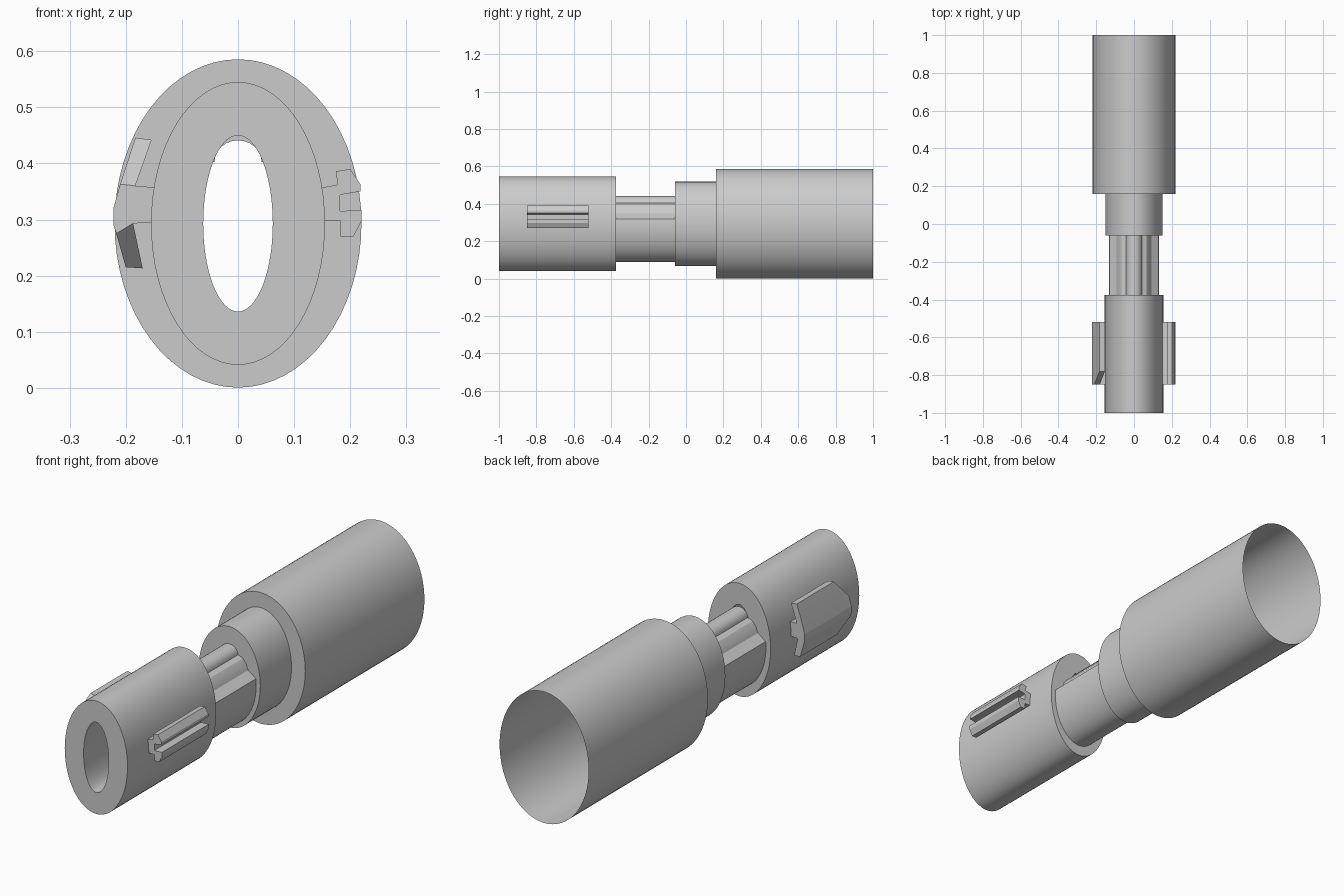
import bpy, bmesh, math

if "Cube" in bpy.data.objects:
    bpy.data.objects.remove(bpy.data.objects["Cube"])

CZ = 0.293  # height of the common axis


def ellipse(a, b, n=64):
    return [(a * math.cos(2 * math.pi * i / n), CZ + b * math.sin(2 * math.pi * i / n))
            for i in range(n)]


def finish(name, bm, angle=30):
    me = bpy.data.meshes.new(name)
    bm.to_mesh(me)
    bm.free()
    ob = bpy.data.objects.new(name, me)
    bpy.context.collection.objects.link(ob)
    bpy.ops.object.select_all(action='DESELECT')
    ob.select_set(True)
    bpy.context.view_layer.objects.active = ob
    bpy.ops.object.shade_smooth_by_angle(angle=math.radians(angle))
    return ob


def loft(name, sections, closed=False):
    """Skin (profile, y) sections that share a point count; profiles run counterclockwise."""
    bm = bmesh.new()
    rings = [[bm.verts.new((x, y, z)) for x, z in p] for p, y in sections]
    pairs = list(zip(rings, rings[1:]))
    if closed:
        pairs.append((rings[-1], rings[0]))
    for r, s in pairs:
        for i in range(len(r)):
            j = (i + 1) % len(r)
            bm.faces.new((r[i], r[j], s[j], s[i]))
    return finish(name, bm)


def flat_ring(name, outer, inner, y):
    """Flat face between two outlines with different point counts."""
    bm = bmesh.new()
    edges = []
    for p in (outer, inner):
        vs = [bm.verts.new((x, y, z)) for x, z in p]
        edges += [bm.edges.new((vs[i - 1], vs[i])) for i in range(len(vs))]
    bmesh.ops.triangle_fill(bm, use_beauty=True, edges=edges, normal=(0, -1, 0))
    return finish(name, bm)


def prism(name, outline, caps, front, back=-0.52):
    """Extrude an outline along y; front gives y per point, caps split the end face."""
    bm = bmesh.new()
    f = [bm.verts.new((x, front(z), z)) for x, z in outline]
    b = [bm.verts.new((x, back, z)) for x, z in outline]
    for i in range(len(f)):
        bm.faces.new((f[i - 1], f[i], b[i], b[i - 1]))
    for c in caps:
        bm.faces.new([f[i] for i in c])
    bm.faces.new(b)
    bmesh.ops.recalc_face_normals(bm, faces=bm.faces)
    return finish(name, bm, 15)


# Front sleeve with an oval bore
nose, bore = ellipse(0.155, 0.252), ellipse(0.062, 0.157)
loft("front_sleeve", [(nose, -1), (nose, -0.375), (bore, -0.375), (bore, -1)], closed=True)

# Neck: oval underside, sloping ledges and a raised lobe on top
neck = []
for i in range(41):
    t = math.radians(-187.6 + 195.2 * i / 40)
    neck.append((0.132 * math.cos(t), CZ + 0.203 * math.sin(t)))
side = [(0.092, 0.348), (0.083, 0.372), (0.066, 0.394)]
neck += side
neck += [(0.042 * math.cos(math.pi * i / 12), 0.403 + 0.038 * math.sin(math.pi * i / 12))
         for i in range(13)]
neck += [(-x, z) for x, z in reversed(side)]
loft("neck", [(neck, -0.375), (neck, -0.06)])

# Collar, shoulder and the open rear barrel as one thin shell
collar, barrel = ellipse(0.152, 0.225), ellipse(0.22, 0.2925)
flat_ring("collar_face", collar, neck, -0.06)
loft("collar_and_rear_barrel", [(collar, -0.06), (collar, 0.16), (barrel, 0.16), (barrel, 1)])

# Slotted rail on the right side
rail = [(0.145, 0.356), (0.177, 0.362), (0.175, 0.386), (0.2, 0.39), (0.218, 0.363),
        (0.218, 0.35), (0.182, 0.344), (0.182, 0.315), (0.22, 0.317), (0.22, 0.297),
        (0.206, 0.27), (0.183, 0.27), (0.183, 0.297), (0.145, 0.297)]
prism("slotted_rail", rail, [range(len(rail))], lambda z: -0.85)

# Bent latch plate on the left side, with its front corners cut back
latch = [(-0.183, 0.446), (-0.21, 0.363), (-0.222, 0.32), (-0.222, 0.29), (-0.217, 0.275),
         (-0.2, 0.215), (-0.17, 0.213), (-0.187, 0.293), (-0.145, 0.295), (-0.145, 0.357),
         (-0.183, 0.36), (-0.154, 0.442)]
prism("latch_plate", latch, [(0, 1, 10, 11), (1, 2, 3, 4, 7, 8, 9, 10), (4, 5, 6, 7)],
      lambda z: -0.78 if z > 0.4 or z < 0.25 else -0.85)
